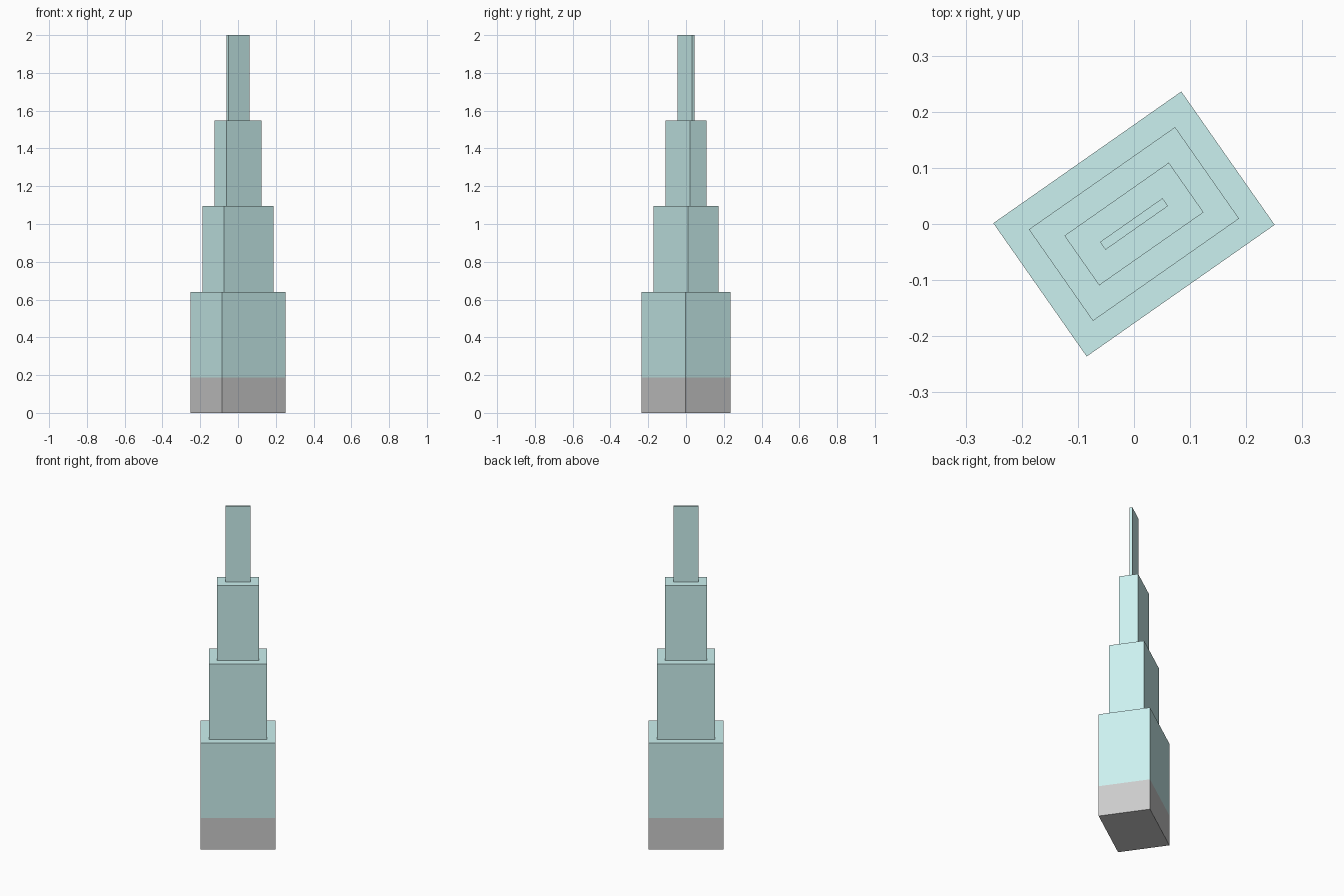
import bpy
import math

if "Cube" in bpy.data.objects:
    bpy.data.objects.remove(bpy.data.objects["Cube"])

ANGLE = math.radians(35)
BASE_TOP = 0.188
TIERS = 4
TIER_H = (2.0 - BASE_TOP) / TIERS
LENGTH, WIDTH, STEP = 0.409, 0.29, 0.091

glass = bpy.data.materials.new("teal_glass")
glass.diffuse_color = (0.6, 0.88, 0.87, 1)
glass.use_nodes = True
glass.node_tree.nodes["Principled BSDF"].inputs["Base Color"].default_value = glass.diffuse_color


def block(name, length, width, z0, z1, mat=None):
    bpy.ops.mesh.primitive_cube_add(size=1, location=(0, 0, (z0 + z1) / 2),
                                    rotation=(0, 0, ANGLE))
    ob = bpy.context.object
    ob.name = name
    ob.scale = (length, width, z1 - z0)
    bpy.ops.object.transform_apply(location=False, rotation=False, scale=True)
    if mat:
        ob.data.materials.append(mat)
    return ob


# grey plinth
block("plinth", LENGTH, WIDTH, 0, BASE_TOP)

# stepped tower tiers, each set back by the same amount on all sides
for i in range(TIERS):
    z = BASE_TOP + i * TIER_H
    block(f"tower_tier_{i + 1}", LENGTH - i * STEP, WIDTH - i * STEP,
          z, z + TIER_H, glass)
